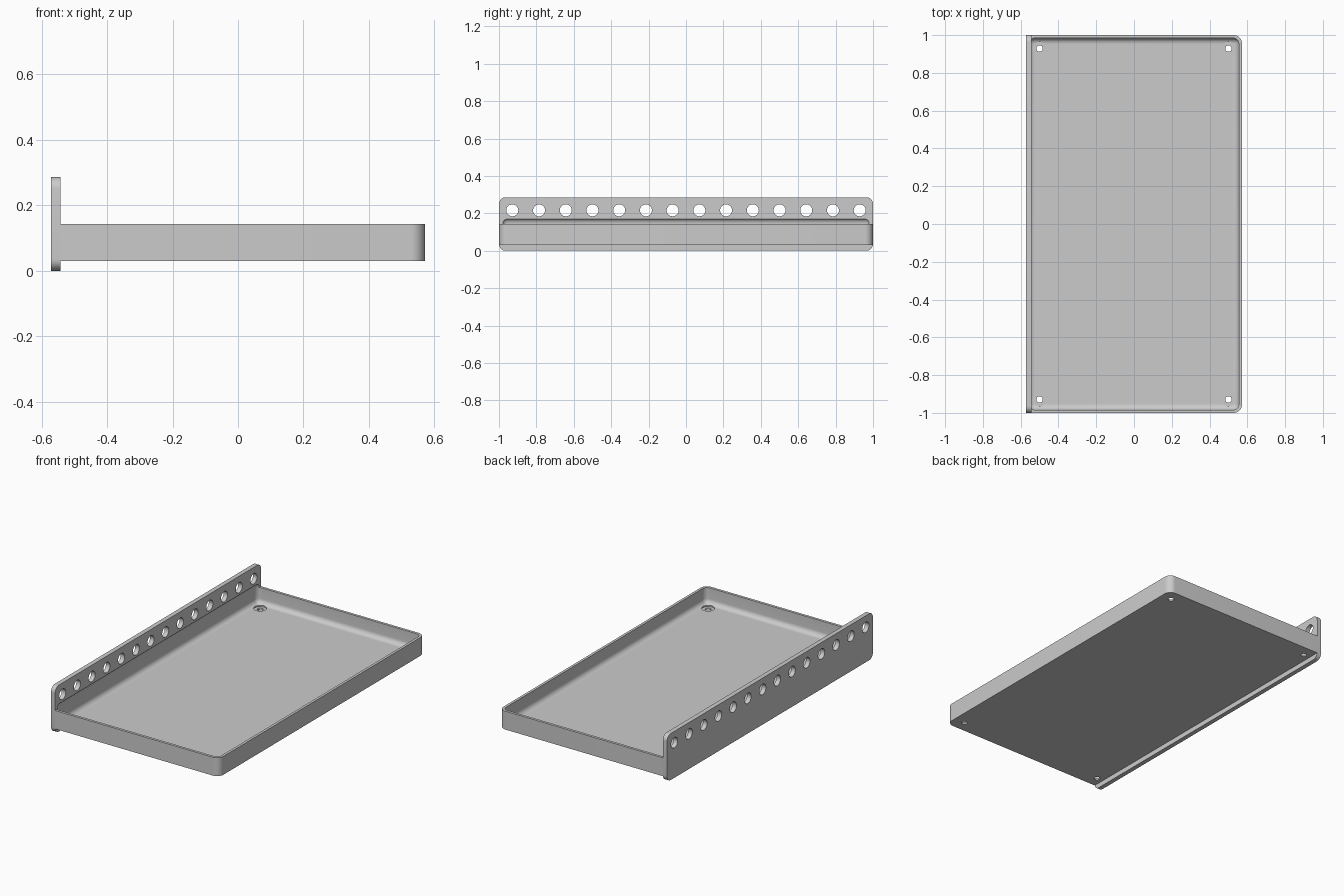
import bpy, bmesh
from mathutils import Matrix, Vector

if "Cube" in bpy.data.objects:
    bpy.data.objects.remove(bpy.data.objects["Cube"], do_unlink=True)

grey = bpy.data.materials.new("plain_grey")
grey.use_nodes = True
colour = (0.6, 0.6, 0.6, 1)
grey.diffuse_color = colour
grey.node_tree.nodes["Principled BSDF"].inputs["Base Color"].default_value = colour


def box(name, low, high, radius, pick, segments=8):
    """Box between two corners, with the edges chosen by pick rounded."""
    low, high = Vector(low), Vector(high)
    bm = bmesh.new()
    bmesh.ops.create_cube(bm, size=1)
    bmesh.ops.scale(bm, vec=high - low, verts=bm.verts)
    bmesh.ops.translate(bm, vec=(low + high) / 2, verts=bm.verts)
    edges = [e for e in bm.edges if pick(e)]
    bmesh.ops.bevel(bm, geom=edges, offset=radius, segments=segments,
                    profile=0.5, affect='EDGES')
    return finish(name, bm)


def rod(name, centre, radius, depth, axis):
    """Cylinder along the z or x axis."""
    bm = bmesh.new()
    turn = Matrix.Rotation(1.570796, 4, 'Y') if axis == 'X' else Matrix()
    bmesh.ops.create_cone(bm, cap_ends=True, segments=32, radius1=radius, radius2=radius,
                          depth=depth, matrix=Matrix.Translation(centre) @ turn)
    return finish(name, bm)


def finish(name, bm):
    bmesh.ops.recalc_face_normals(bm, faces=bm.faces)
    mesh = bpy.data.meshes.new(name)
    bm.to_mesh(mesh)
    bm.free()
    mesh.materials.append(grey)
    ob = bpy.data.objects.new(name, mesh)
    bpy.context.collection.objects.link(ob)
    return ob


def activate(ob):
    bpy.ops.object.select_all(action='DESELECT')
    ob.select_set(True)
    bpy.context.view_layer.objects.active = ob


def cut(target, cutter):
    cutter.hide_render = True
    activate(target)
    mod = target.modifiers.new("cut", 'BOOLEAN')
    mod.operation, mod.solver, mod.object = 'DIFFERENCE', 'EXACT', cutter
    bpy.ops.object.modifier_apply(modifier=mod.name)


def along(edge, axis):
    a, b = edge.verts
    return abs(a.co[axis] - b.co[axis]) > 0.001


OUT, PLATE_IN = 0.571, -0.543

# Tray body, rounded at its two free corners
tray = box("tray", (PLATE_IN, -1, 0.03), (OUT, 1, 0.143), 0.043,
           lambda e: along(e, 2) and e.verts[0].co.x > 0)

# Upright mounting plate with rounded corners
plate = box("mounting_plate", (-OUT, -1, 0), (PLATE_IN, 1, 0.286), 0.036,
            lambda e: along(e, 0))

# Soft-edged hollow, which also undercuts the plate
hollow = box("hollow_cutter", (-0.557, -0.984, 0.046), (0.555, 0.984, 0.175), 0.03,
             lambda e: True)
cut(tray, hollow)
cut(plate, hollow)
cutters = [hollow]

# Row of holes through the plate
for i in range(14):
    y = (i - 6.5) / 7
    hole = rod("plate_hole_cutter", (-0.557, y, 0.216), 0.032, 0.1, 'X')
    cut(plate, hole)
    cutters.append(hole)

# Stepped screw holes in the tray corners
for x in (-0.5, 0.5):
    for y in (-0.929, 0.929):
        for radius, z in ((0.036, 0.09), (0.017, 0.05)):
            hole = rod("screw_hole_cutter", (x, y, z), radius, 0.1, 'Z')
            cut(tray, hole)
            cutters.append(hole)

for ob in cutters:
    bpy.data.objects.remove(ob, do_unlink=True)
for ob in (tray, plate):
    activate(ob)
    bpy.ops.object.shade_smooth_by_angle(angle=0.6)
